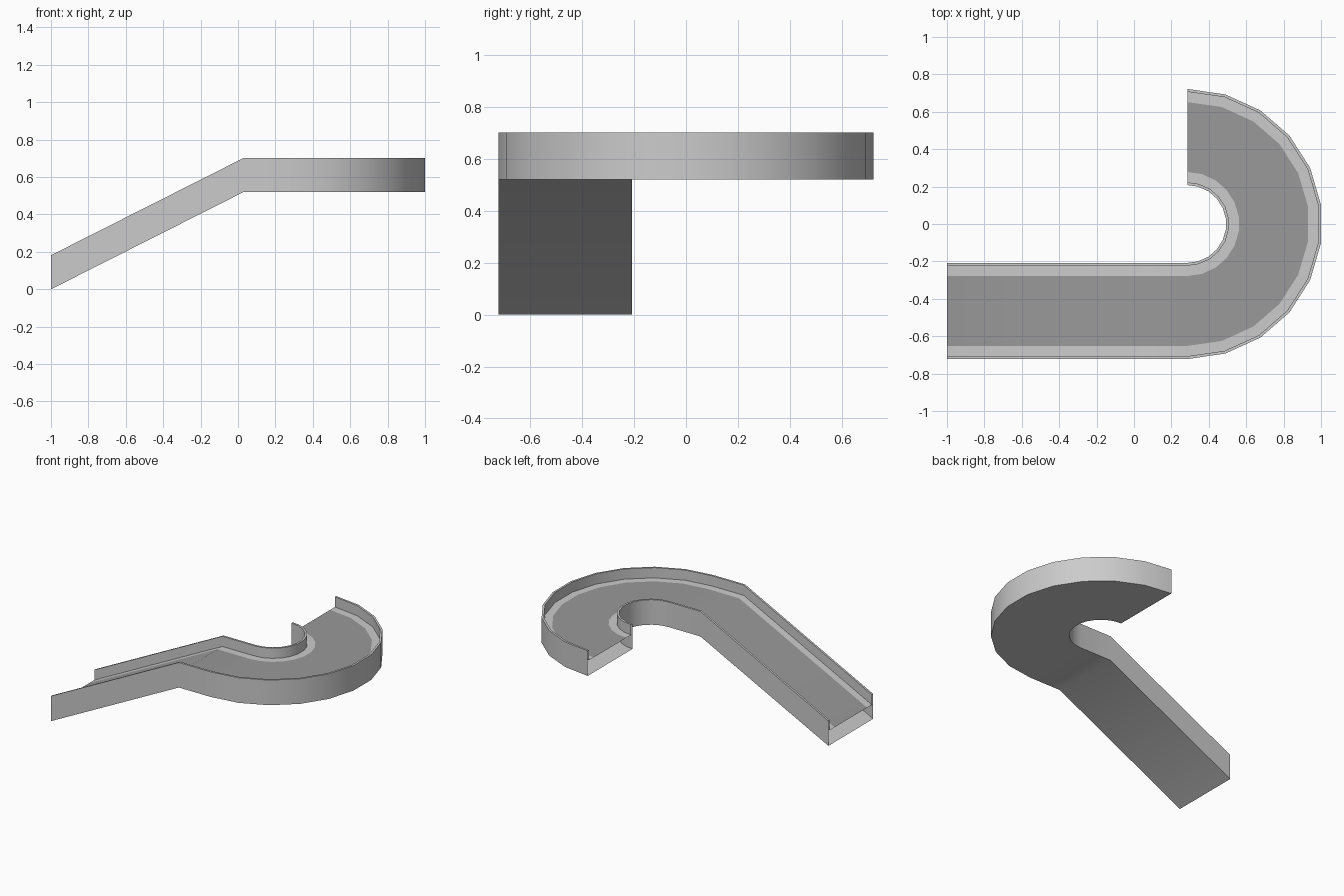
import bpy
from math import sin, cos, pi, radians

if "Cube" in bpy.data.objects:
    bpy.data.objects.remove(bpy.data.objects["Cube"])

CX, BEND_X, FLAT_Z = 0.285, 0.03, 0.52   # turn centre, top of ramp, landing height
TURN_STEPS = 11

# Path stations: (x origin, turn angle, base height)
stations = [(-1.0, 0.0, 0.0), (BEND_X, 0.0, FLAT_Z)]
stations += [(CX, pi * i / TURN_STEPS, FLAT_Z) for i in range(TURN_STEPS + 1)]


def sweep(name, profile):
    """Sweep an open (radius, height) profile along the ramp and U-turn."""
    verts = [(x + r * sin(a), -r * cos(a), z + h)
             for x, a, z in stations for r, h in profile]
    n = len(profile)
    faces = [(s * n + j, s * n + j + 1, (s + 1) * n + j + 1, (s + 1) * n + j)
             for s in range(len(stations) - 1) for j in range(n - 1)]
    mesh = bpy.data.meshes.new(name)
    mesh.from_pydata(verts, [], faces)
    obj = bpy.data.objects.new(name, mesh)
    bpy.context.collection.objects.link(obj)
    bpy.ops.object.select_all(action='DESELECT')
    obj.select_set(True)
    bpy.context.view_layer.objects.active = obj
    bpy.ops.object.shade_smooth_by_angle(angle=radians(30))
    return obj


R_OUT, R_IN, WALL, LEDGE = 0.722, 0.208, 0.015, 0.07
TOP, DECK = 0.182, 0.108

# Body: ledges, side walls and underside, open at both ends
sweep("ramp_body", [
    (R_OUT - LEDGE, DECK), (R_OUT - WALL, DECK), (R_OUT - WALL, TOP), (R_OUT, TOP),
    (R_OUT, 0), (R_IN, 0),
    (R_IN, TOP), (R_IN + WALL, TOP), (R_IN + WALL, DECK), (R_IN + LEDGE, DECK)])

# Darker running surface between the ledges
deck = sweep("road_deck", [(R_IN + LEDGE, DECK), (R_OUT - LEDGE, DECK)])
mat = bpy.data.materials.new("dark_grey")
mat.diffuse_color = (0.32, 0.32, 0.32, 1)
mat.use_nodes = True
mat.node_tree.nodes["Principled BSDF"].inputs["Base Color"].default_value = mat.diffuse_color
deck.data.materials.append(mat)
